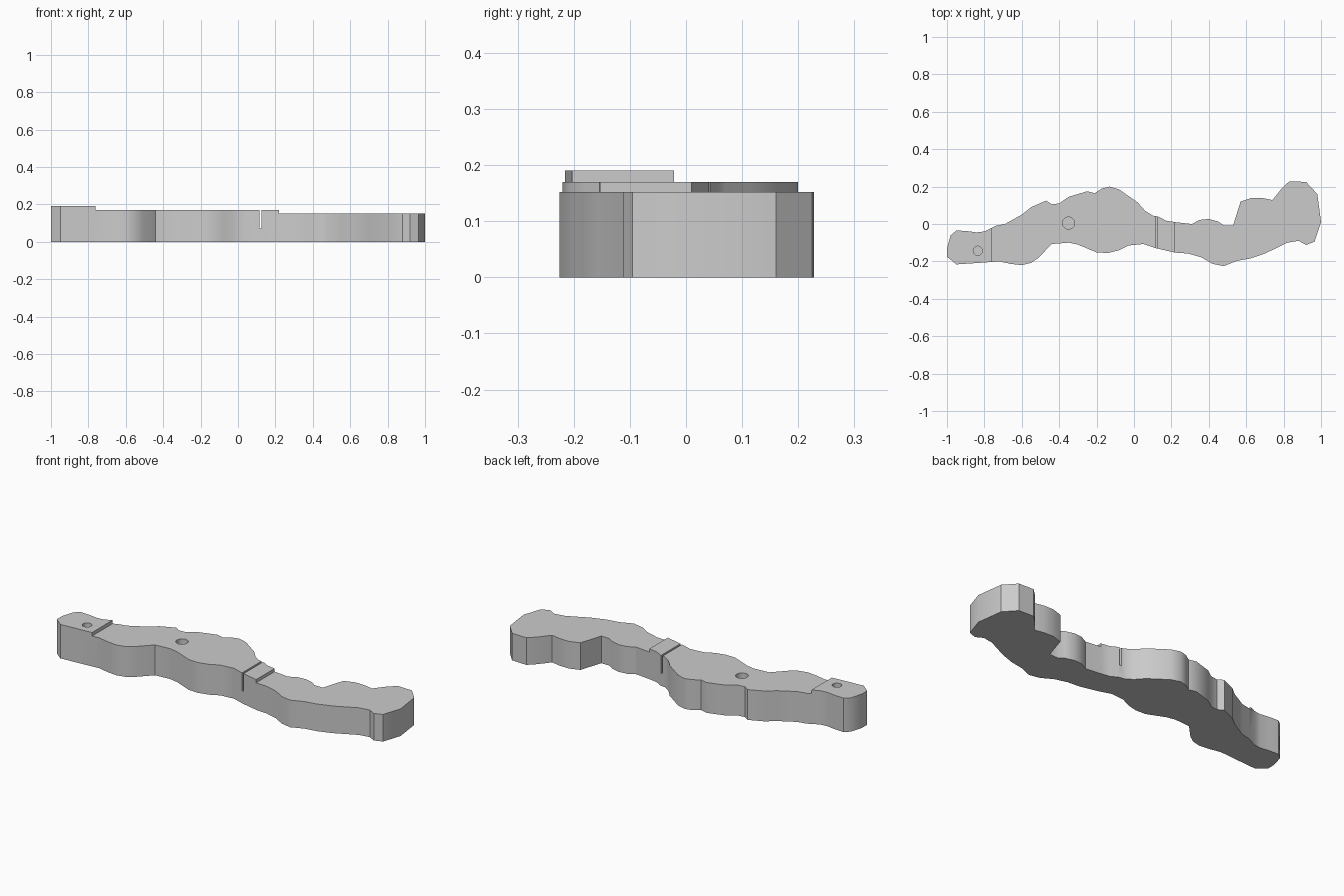
import bpy, bmesh

if "Cube" in bpy.data.objects:
    bpy.data.objects.remove(bpy.data.objects["Cube"])

# Wavy outline seen from above: far edge left to right, then near edge back
OUTLINE = [
    (-1, -.13), (-.98, -.06), (-.95, -.035), (-.9, -.037), (-.84, -.045), (-.8, -.04),
    (-.74, -.01), (-.69, 0), (-.6, .05), (-.55, .09), (-.47, .125), (-.44, .105),
    (-.4, .11), (-.35, .145), (-.25, .175), (-.21, .165), (-.17, .19), (-.13, .2),
    (-.08, .185), (.02, .115), (.06, .07), (.1, .045), (.13, .04), (.17, .018),
    (.22, .01), (.31, 0), (.35, .022), (.4, .027), (.45, .013), (.48, -.007),
    (.53, -.007), (.57, .12), (.63, .14), (.69, .138), (.74, .128), (.79, .19),
    (.83, .228), (.92, .225), (.98, .16), (1, .01), (.965, -.095), (.92, -.112),
    (.88, -.09), (.82, -.1), (.7, -.158), (.62, -.185), (.55, -.197), (.48, -.225),
    (.42, -.213), (.36, -.178), (.29, -.158), (.22, -.153), (.12, -.13), (.05, -.107),
    (-.03, -.115), (-.08, -.14), (-.14, -.155), (-.2, -.152), (-.3, -.11), (-.35, -.1),
    (-.44, -.107), (-.51, -.18), (-.55, -.208), (-.6, -.22), (-.66, -.213),
    (-.72, -.2), (-.83, -.208), (-.95, -.216), (-1, -.175)]


def finish(name, bm):
    bmesh.ops.recalc_face_normals(bm, faces=bm.faces)
    mesh = bpy.data.meshes.new(name)
    bm.to_mesh(mesh)
    bm.free()
    ob = bpy.data.objects.new(name, mesh)
    bpy.context.collection.objects.link(ob)
    return ob


def box(name, x0, x1, z0, z1):
    bm = bmesh.new()
    bmesh.ops.create_cube(bm, size=1)
    for v in bm.verts:
        v.co = (x1 if v.co.x > 0 else x0, v.co.y, z1 if v.co.z > 0 else z0)
    return finish(name, bm)


def drill(name, x, y, radius, z0):
    bpy.ops.mesh.primitive_cylinder_add(vertices=12, radius=radius, depth=.4,
                                        location=(x, y, z0 + .2))
    bpy.context.object.name = name
    return bpy.context.object


# Body: extruded outline at full height
bm = bmesh.new()
face = bm.faces.new([bm.verts.new((x, y, 0)) for x, y in OUTLINE])
ext = bmesh.ops.extrude_face_region(bm, geom=[face])
bmesh.ops.translate(bm, vec=(0, 0, .19),
                    verts=[g for g in ext["geom"] if isinstance(g, bmesh.types.BMVert)])
body = finish("stepped_body", bm)

# Cutters: two top steps, a thin cross slot and two blind holes
cutters = [
    box("middle_step_cutter", -.762, 1.2, .17, .4),
    box("end_step_cutter", .22, 1.3, .152, .5),
    box("slot_cutter", .115, .126, .07, .3),
    drill("middle_hole_cutter", -.35, .005, .033, .08),
    drill("end_hole_cutter", -.835, -.143, .025, .08)]

bpy.ops.object.select_all(action='DESELECT')
body.select_set(True)
bpy.context.view_layer.objects.active = body
for cutter in cutters:
    mod = body.modifiers.new(cutter.name, 'BOOLEAN')
    mod.operation, mod.solver, mod.object = 'DIFFERENCE', 'EXACT', cutter
    bpy.ops.object.modifier_apply(modifier=mod.name)
for cutter in cutters:
    bpy.data.objects.remove(cutter)

bpy.ops.object.shade_smooth_by_angle(angle=.6)
